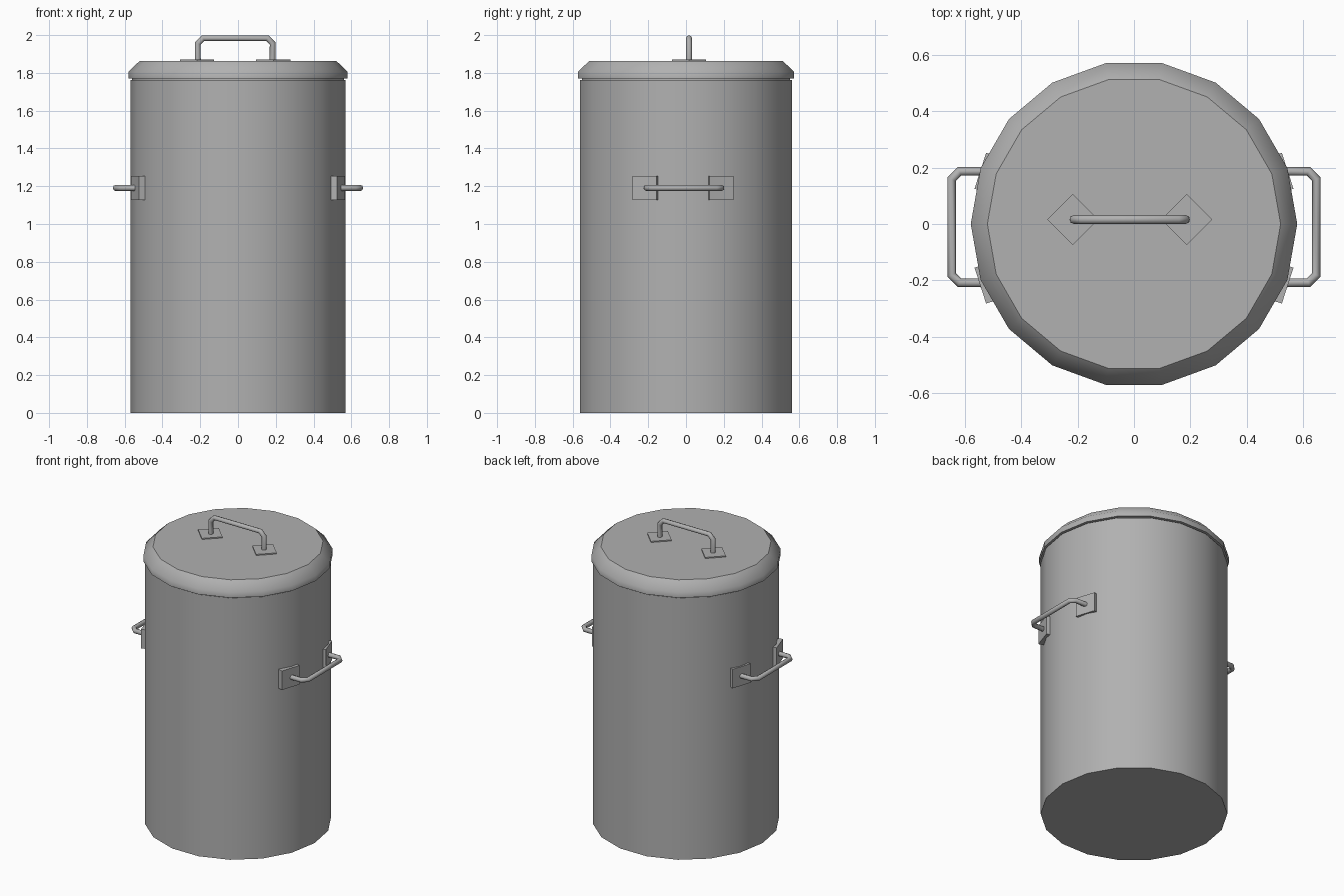
import bpy, bmesh
from math import radians, sin, cos, pi
from mathutils import Matrix, Vector

if "Cube" in bpy.data.objects:
    bpy.data.objects.remove(bpy.data.objects["Cube"])

SIDES = 18
TUBE_R = 0.016

# Dark metal grey shared by all parts
METAL = bpy.data.materials.new("dark_grey_metal")
METAL.diffuse_color = (0.44, 0.44, 0.44, 1)
METAL.use_nodes = True
METAL.node_tree.nodes["Principled BSDF"].inputs["Base Color"].default_value = METAL.diffuse_color


def finish(name, bm):
    bmesh.ops.recalc_face_normals(bm, faces=bm.faces)
    mesh = bpy.data.meshes.new(name)
    bm.to_mesh(mesh)
    bm.free()
    mesh.materials.append(METAL)
    obj = bpy.data.objects.new(name, mesh)
    bpy.context.collection.objects.link(obj)
    return obj


def turned(name, profile):
    """Closed solid from (radius, z) rings: smooth walls, flat end caps."""
    bm = bmesh.new()
    rings = [[bm.verts.new((r * cos(2 * pi * i / SIDES), r * sin(2 * pi * i / SIDES), z))
              for i in range(SIDES)] for r, z in profile]
    for a, b in zip(rings, rings[1:]):
        for i in range(SIDES):
            j = (i + 1) % SIDES
            bm.faces.new((a[i], a[j], b[j], b[i])).smooth = True
    bm.faces.new(rings[0])
    bm.faces.new(rings[-1])
    return finish(name, bm)


def plate(name, centre, angle, size):
    """Flat mounting plate turned about z."""
    bm = bmesh.new()
    m = (Matrix.Translation(centre) @ Matrix.Rotation(angle, 4, 'Z')
         @ Matrix.Diagonal((*size, 1)))
    bmesh.ops.create_cube(bm, size=1, matrix=m)
    return finish(name, bm)


def tube(name, points):
    """Round bar following a straight-segment path."""
    curve = bpy.data.curves.new(name, 'CURVE')
    curve.dimensions = '3D'
    curve.bevel_depth = TUBE_R
    curve.bevel_resolution = 2
    curve.use_fill_caps = True
    curve.materials.append(METAL)
    spline = curve.splines.new('POLY')
    spline.points.add(len(points) - 1)
    for p, co in zip(spline.points, points):
        p.co = (*co, 1)
    obj = bpy.data.objects.new(name, curve)
    bpy.context.collection.objects.link(obj)
    bpy.ops.object.select_all(action='DESELECT')
    obj.select_set(True)
    bpy.context.view_layer.objects.active = obj
    bpy.ops.object.convert(target='MESH')
    bpy.ops.object.shade_smooth_by_angle(angle=radians(50))
    return obj


def handle_path(base, reach, mid, half=0.198, cut=0.028):
    """U-shaped (along, out) path with chamfered corners."""
    return [(mid - half, base), (mid - half, reach - cut), (mid - half + cut, reach),
            (mid + half - cut, reach), (mid + half, reach - cut), (mid + half, base)]


# Can body, bevelled lid and the lid's inner plug
turned("can_body", [(0.57, 0), (0.57, 1.763)])
turned("lid", [(0.58, 1.769), (0.58, 1.806), (0.521, 1.863)])
turned("lid_plug", [(0.56, 1.75), (0.56, 1.78)])

# Lid handle with diamond plates
MID = -0.015
tube("lid_handle", [(a, 0.016, o) for a, o in handle_path(1.86, 1.984, MID)])
for label, s in (("left", -1), ("right", 1)):
    plate(f"lid_plate_{label}", (MID + s * 0.202, 0.016, 1.863), radians(45),
          (0.128, 0.128, 0.015))

# Side handles with tilted plates
Z = 1.191
for label, sx in (("left", -1), ("right", 1)):
    tube(f"side_handle_{label}",
         [(sx * o, a, Z) for a, o in handle_path(0.52, 0.648, MID + 0.004)])
    for end, sy in (("front", -1), ("back", 1)):
        ang = radians(18) * sx * sy
        out = Vector((sx * cos(ang), sx * sin(ang), 0))
        face = Vector((sx * 0.546, MID + sy * 0.204, Z))
        plate(f"side_plate_{label}_{end}", face - out * 0.018, ang, (0.036, 0.134, 0.128))
